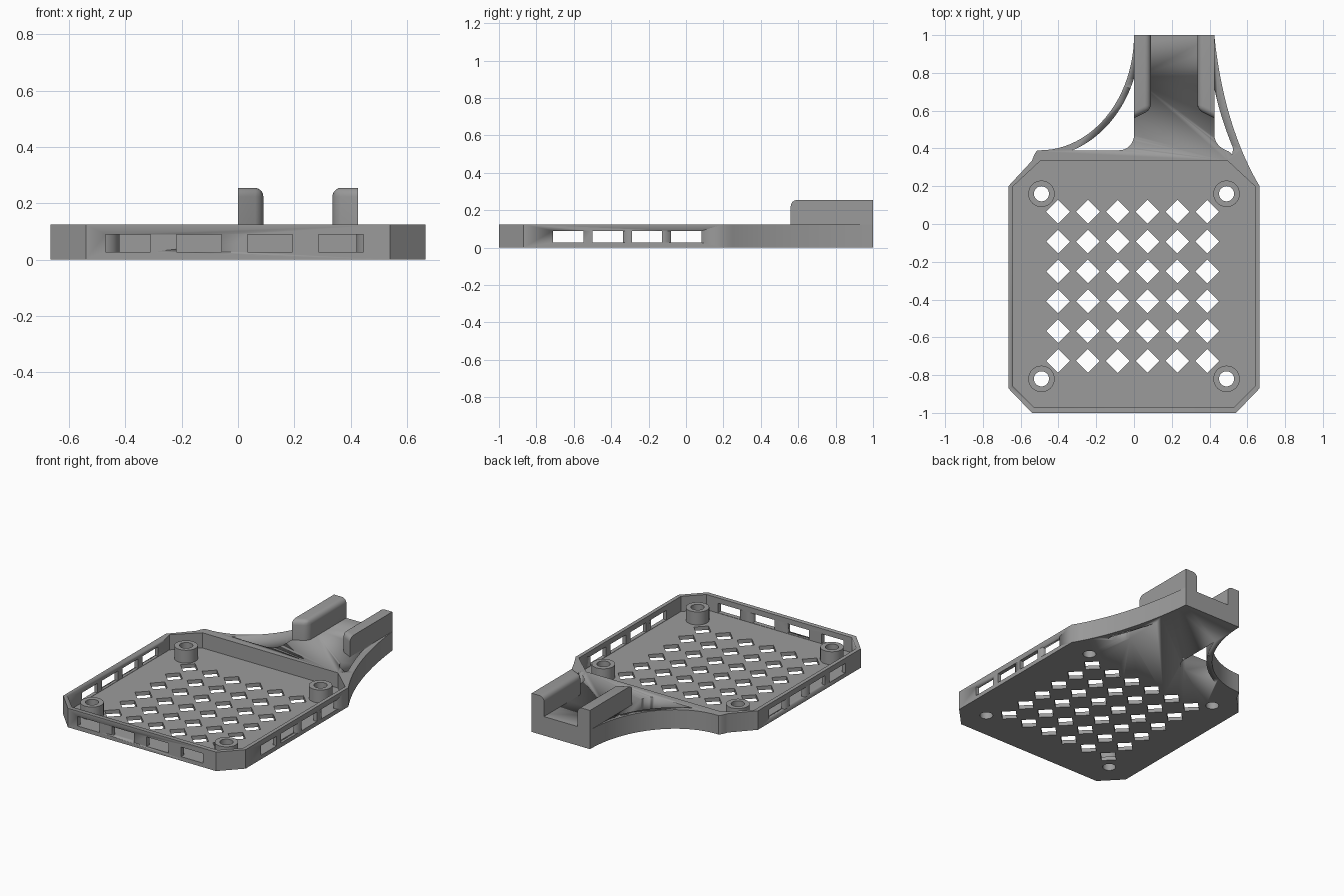
import bpy, bmesh, math

if "Cube" in bpy.data.objects:
    bpy.data.objects.remove(bpy.data.objects["Cube"])

WALL, FLOOR = 0.125, 0.025
POSTS = [(sx * 0.49, y) for sx in (-1, 1) for y in (0.16, -0.82)]

grey = bpy.data.materials.new("mid grey")
grey.diffuse_color = (0.33, 0.33, 0.33, 1)
grey.use_nodes = True
grey.node_tree.nodes["Principled BSDF"].inputs["Base Color"].default_value = grey.diffuse_color


def prism(bm, pts, z0, z1):
    """Extrude a plan outline between two heights."""
    face = bm.faces.new([bm.verts.new((x, y, z0)) for x, y in pts])
    ext = bmesh.ops.extrude_face_region(bm, geom=[face])["geom"]
    for v in ext:
        if isinstance(v, bmesh.types.BMVert):
            v.co.z = z1


def finish(name, bm, smooth=True):
    bmesh.ops.recalc_face_normals(bm, faces=bm.faces)
    me = bpy.data.meshes.new(name)
    bm.to_mesh(me)
    bm.free()
    ob = bpy.data.objects.new(name, me)
    bpy.context.collection.objects.link(ob)
    me.materials.append(grey)
    if smooth:
        bpy.ops.object.select_all(action='DESELECT')
        ob.select_set(True)
        bpy.context.view_layer.objects.active = ob
        bpy.ops.object.shade_smooth_by_angle(angle=math.radians(30))
    return ob


def solid(name, outlines, z0, z1):
    bm = bmesh.new()
    for pts in outlines:
        prism(bm, pts, z0, z1)
    return finish(name, bm)


def cut(target, name, outlines, z0, z1):
    cutter = solid(name, outlines, z0, z1)
    cutter.hide_render = True
    cutter.hide_set(True)
    mod = target.modifiers.new(name, 'BOOLEAN')
    mod.operation, mod.solver, mod.object = 'DIFFERENCE', 'EXACT', cutter


def arc(cx, cy, rx, ry, a0, a1, n=16):
    angles = [math.radians(a0 + (a1 - a0) * i / n) for i in range(n + 1)]
    return [(cx + rx * math.cos(a), cy + ry * math.sin(a)) for a in angles]


def curve(p, q, r, n=14):
    """Quadratic curve from p to r, pulled towards q."""
    ts = [i / n for i in range(n + 1)]
    return [tuple((1 - t) ** 2 * a + 2 * t * (1 - t) * b + t * t * c
                  for a, b, c in zip(p, q, r)) for t in ts]


def box(x0, x1, y0, y1):
    return [(x0, y0), (x1, y0), (x1, y1), (x0, y1)]


def circle(x, y, r, n=32):
    return arc(x, y, r, r, 0, 360, n)[:-1]


# Tray, neck and flared straps share one outline
outline = [(-0.54, -1), (0.54, -1), (0.665, -0.87)]
outline += curve((0.425, 1), (0.475, 0.52), (0.665, 0.2))[::-1]
outline += arc(-0.5, 1, 0.5, 0.61, 0, -90, 24)
outline += curve((-0.51, 0.39), (-0.525, 0.38), (-0.54, 0.335), 5)
outline += [(-0.665, 0.2), (-0.665, -0.87)]
body = solid("tray_body", [outline], 0, WALL)

# Tray cavity
cut(body, "cavity_cutter", [[(-0.53, -0.97), (0.53, -0.97), (0.64, -0.86), (0.64, 0.2),
                             (0.495, 0.335), (-0.495, 0.335), (-0.64, 0.2), (-0.64, -0.86)]],
    FLOOR, 0.2)

# Gaps between the neck and the straps
t0, t1 = -math.degrees(math.acos(0.5 / 0.535)), -math.degrees(math.asin(0.61 / 0.645))
left_gap = arc(-0.5, 1, 0.535, 0.645, t0, t1) + arc(-0.08, 0.47, 0.08, 0.08, -90, 0, 8)
right_gap = curve((0.425, 0.72), (0.455, 0.57), (0.525, 0.40))
right_gap += [(0.52, 0.37)] + curve((0.50, 0.385), (0.43, 0.41), (0.425, 0.47), 8)
cut(body, "gap_cutter", [left_gap, right_gap], -0.1, 0.3)

# Diamond vents and screw holes in the floor
vents = []
for i in range(6):
    for j in range(6):
        x, y, d = -0.402 + 0.158 * i, 0.065 - 0.158 * j, 0.063
        vents.append([(x - d, y), (x, y - d), (x + d, y), (x, y + d)])
cut(body, "vent_cutter", vents + [circle(x, y, 0.04) for x, y in POSTS], -0.1, 0.1)

# Side and front windows
windows = []
for k in range(4):
    y, x = -0.71 + 0.21 * k, -0.47 + 0.252 * k
    windows += [box(s * 0.65 - 0.04, s * 0.65 + 0.04, y, y + 0.163) for s in (-1, 1)]
    windows.append(box(x, x + 0.16, -1.03, -0.95))
cut(body, "window_cutter", windows, FLOOR + 0.002, 0.09)

# Hollow screw posts
for n, (x, y) in enumerate(POSTS):
    bm = bmesh.new()
    rings = [[bm.verts.new((px, py, z)) for px, py in circle(x, y, r)]
             for r, z in ((0.07, FLOOR), (0.07, 0.11), (0.04, 0.11), (0.04, FLOOR))]
    for a, b in zip(rings, rings[1:] + rings[:1]):
        for i in range(32):
            j = (i + 1) % 32
            bm.faces.new((a[i], a[j], b[j], b[i]))
    finish(f"screw_post_{n + 1}", bm)

# Rounded guide rails on the neck
for name, xo, s in (("left_rail", 0.0, 1), ("right_rail", 0.425, -1)):
    bm = bmesh.new()
    prism(bm, [(xo, 0.56), (xo + s * 0.09, 0.605), (xo + s * 0.09, 1), (xo, 1)], WALL, 0.255)
    bm.edges.ensure_lookup_table()
    rounded = []
    for e in bm.edges:
        a, b = (v.co for v in e.verts)
        inner = all(abs(c.x - xo) > 0.05 for c in (a, b))
        front = all(c.y < 0.9 for c in (a, b))
        top = all(c.z > 0.2 for c in (a, b))
        if (top and (inner or front)) or (inner and front):
            rounded.append(e)
    bmesh.ops.bevel(bm, geom=rounded, offset=0.032, segments=6, profile=0.5, affect='EDGES')
    finish(name, bm)
